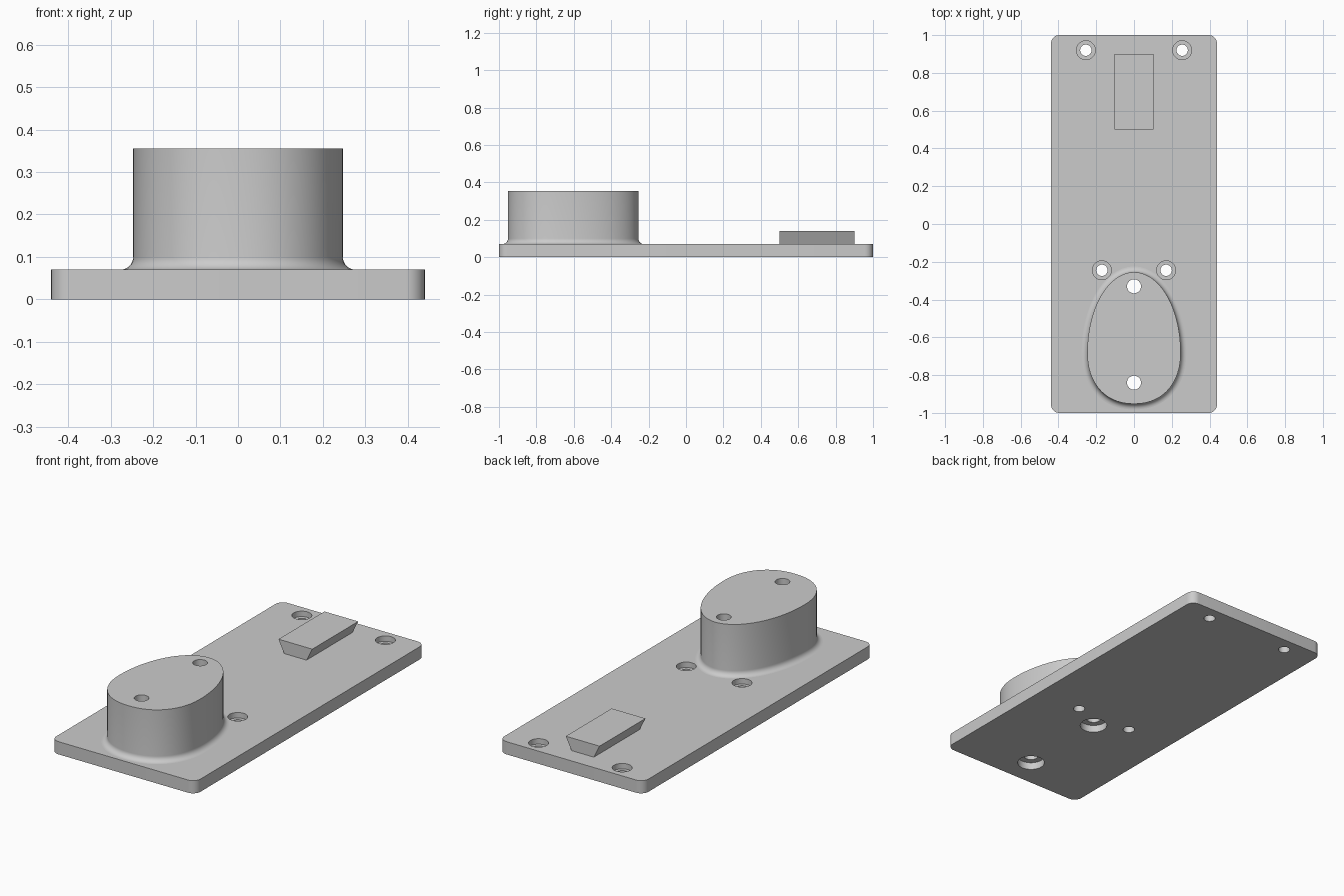
import bpy, bmesh, math

cube = bpy.data.objects.get("Cube")
if cube:
    bpy.data.objects.remove(cube, do_unlink=True)

grey = bpy.data.materials.new("plain_grey")
grey.use_nodes = True
COLOUR = (0.6, 0.6, 0.6, 1)
grey.diffuse_color = COLOUR
grey.node_tree.nodes["Principled BSDF"].inputs["Base Color"].default_value = COLOUR

PLATE_TOP, BOSS_TOP = 0.07, 0.355


def loft(name, rings):
    """Skin a stack of equal rings and cap both ends."""
    bm = bmesh.new()
    loops = [[bm.verts.new(p) for p in ring] for ring in rings]
    n = len(loops[0])
    for low, high in zip(loops, loops[1:]):
        for i in range(n):
            j = (i + 1) % n
            bm.faces.new((low[i], low[j], high[j], high[i]))
    bm.faces.new(loops[0][::-1])
    bm.faces.new(loops[-1])
    bmesh.ops.recalc_face_normals(bm, faces=bm.faces)
    mesh = bpy.data.meshes.new(name)
    bm.to_mesh(mesh)
    bm.free()
    mesh.materials.append(grey)
    obj = bpy.data.objects.new(name, mesh)
    bpy.context.collection.objects.link(obj)
    return obj


def rounded_rect(hx, hy, r, z, steps=8):
    ring = []
    for k, (sx, sy) in enumerate([(1, 1), (-1, 1), (-1, -1), (1, -1)]):
        for s in range(steps + 1):
            a = (k + s / steps) * math.pi / 2
            ring.append((sx * (hx - r) + r * math.cos(a),
                         sy * (hy - r) + r * math.sin(a), z))
    return ring


def egg(grow, z, n=96):
    """Egg outline: blunt towards the front, longer towards the back."""
    ring = []
    for i in range(n):
        a = 2 * math.pi * i / n
        c, s = math.cos(a), math.sin(a)
        length, power = (0.425, 2.0) if s > 0 else (0.272, 2.2)
        x = math.copysign(abs(c) ** (2 / power), c) * (0.247 + grow)
        y = math.copysign(abs(s) ** (2 / power), s) * (length + grow)
        ring.append((x, y - 0.68, z))
    return ring


def stepped_cutter(x, y, profile, n=40):
    return loft("hole_cutter", [
        [(x + r * math.cos(2 * math.pi * i / n),
          y + r * math.sin(2 * math.pi * i / n), z) for i in range(n)]
        for r, z in profile])


# Base plate with rounded corners
plate = loft("base_plate", [rounded_rect(0.44, 1, 0.045, z) for z in (0, PLATE_TOP)])

# Egg-shaped boss with a fillet at its foot
FILLET = 0.03
rings = []
for i in range(9):
    a = i / 8 * math.pi / 2
    rings.append(egg(FILLET * (1 - math.sin(a)), PLATE_TOP + FILLET * (1 - math.cos(a))))
boss = loft("egg_boss", rings + [egg(0, BOSS_TOP)])

# Undercut block at the back
block = loft("dovetail_block", [
    [(-w, 0.5, z), (w, 0.5, z), (w, 0.9, z), (-w, 0.9, z)]
    for w, z in ((0.068, PLATE_TOP), (0.103, 0.14))])

# Counterbored screw holes in the plate, and holes through the boss
screw = [(0.03, -0.1), (0.03, 0.04), (0.05, 0.04), (0.05, 0.2)]
through = [(0.07, -0.1), (0.07, 0.04), (0.037, 0.04), (0.037, 0.5)]
plate_cutters = [stepped_cutter(side * x, y, screw)
                 for x, y in ((0.255, 0.92), (0.17, -0.245)) for side in (-1, 1)]
boss_cutters = [stepped_cutter(0, y, through) for y in (-0.33, -0.84)]


def cut(obj, cutters):
    bpy.context.view_layer.objects.active = obj
    for c in cutters:
        mod = obj.modifiers.new("hole", 'BOOLEAN')
        mod.operation, mod.solver, mod.object = 'DIFFERENCE', 'EXACT', c
        bpy.ops.object.modifier_apply(modifier=mod.name)


cut(plate, plate_cutters + boss_cutters)
cut(boss, boss_cutters)
for c in plate_cutters + boss_cutters:
    bpy.data.objects.remove(c, do_unlink=True)

# Smooth the curved walls and keep the edges crisp
bpy.ops.object.select_all(action='DESELECT')
for obj in (plate, boss):
    obj.select_set(True)
bpy.context.view_layer.objects.active = plate
bpy.ops.object.shade_smooth_by_angle(angle=math.radians(30))
